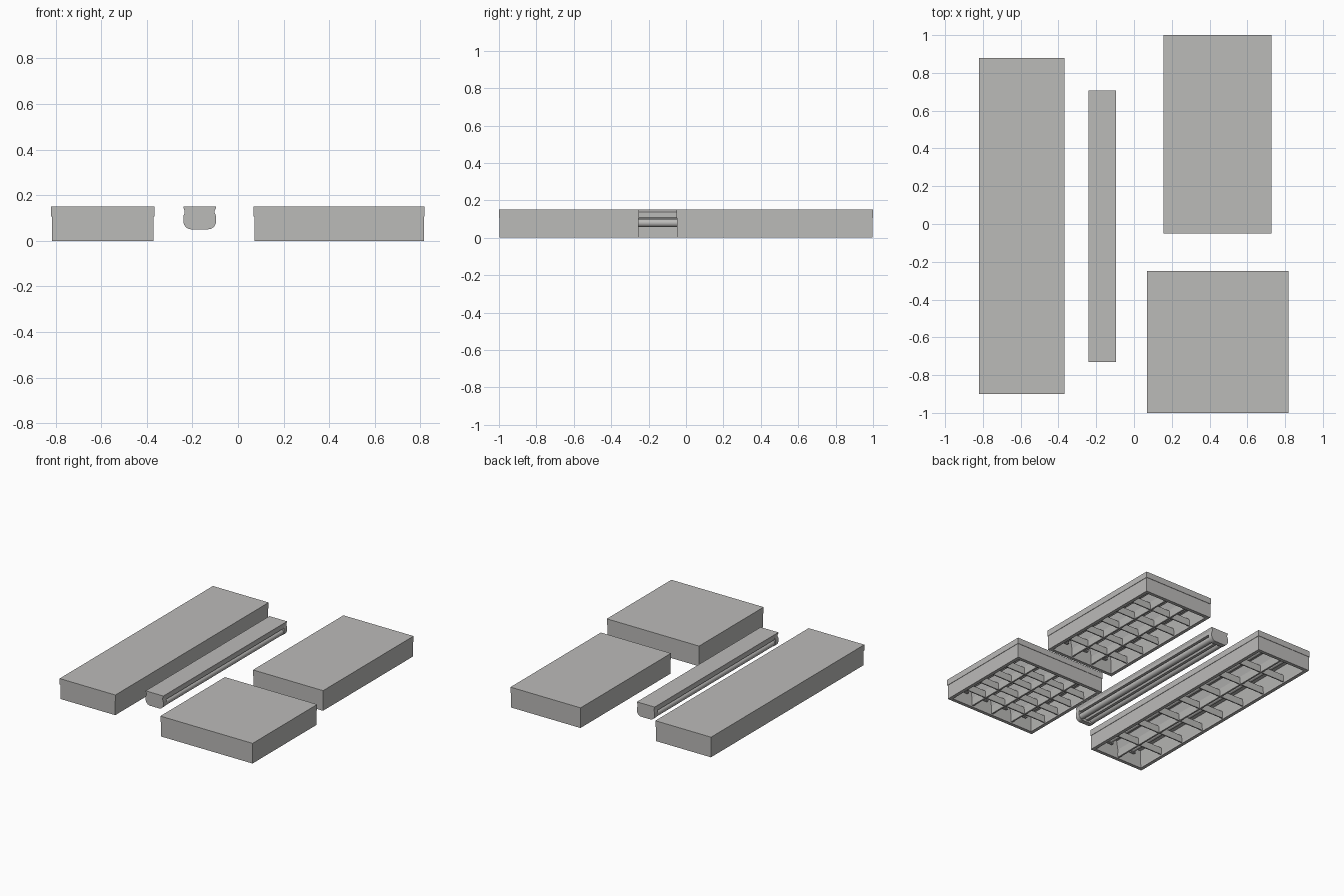
import bpy, bmesh, math
from mathutils import Matrix

if "Cube" in bpy.data.objects:
    bpy.data.objects.remove(bpy.data.objects["Cube"])

grey = bpy.data.materials.new("light_grey_metal")
grey.diffuse_color = (0.5, 0.495, 0.485, 1)
grey.use_nodes = True
grey.node_tree.nodes["Principled BSDF"].inputs["Base Color"].default_value = grey.diffuse_color


def finish(bm, name, smooth=False):
    bmesh.ops.recalc_face_normals(bm, faces=bm.faces)
    me = bpy.data.meshes.new(name)
    bm.to_mesh(me)
    bm.free()
    ob = bpy.data.objects.new(name, me)
    bpy.context.collection.objects.link(ob)
    me.materials.append(grey)
    if smooth:
        bpy.context.view_layer.objects.active = ob
        ob.select_set(True)
        bpy.ops.object.shade_smooth_by_angle(angle=math.radians(35))
        ob.select_set(False)
    return ob


def skin(name, loops, smooth=False):
    """Join equal-sized closed loops and cap both ends."""
    bm = bmesh.new()
    rings = [[bm.verts.new(p) for p in loop] for loop in loops]
    n = len(rings[0])
    for a, b in zip(rings, rings[1:]):
        for i in range(n):
            j = (i + 1) % n
            bm.faces.new((a[i], a[j], b[j], b[i]))
    bm.faces.new(rings[0])
    bm.faces.new(rings[-1])
    return finish(bm, name, smooth)


def extrude_y(name, prof, y0, y1, smooth=False):
    return skin(name, [[(x, y, z) for x, z in prof] for y in (y0, y1)], smooth)


def extrude_x(name, prof, x0, x1):
    return skin(name, [[(x, y, z) for y, z in prof] for x in (x0, x1)])


def tube(name, x, z, r, y0, y1):
    prof = [(x + r * math.cos(t * math.tau / 20), z + r * math.sin(t * math.tau / 20))
            for t in range(20)]
    return extrude_y(name, prof, y0, y1, True)


def troffer(name, x0, x1, y0, y1, lamps, blades):
    # housing: seamed outer box, bottom rim and hollow reflector tray
    steps = [(0, .15), (0, .106), (.003, .106), (.003, 0), (.028, 0),
             (.028, .012), (.05, .115)]
    skin(name + "_housing", [[(x0 + d, y0 + d, z), (x1 - d, y0 + d, z),
                              (x1 - d, y1 - d, z), (x0 + d, y1 - d, z)]
                             for d, z in steps])
    ix0, ix1, iy0, iy1 = x0 + .03, x1 - .03, y0 + .03, y1 - .03
    pitch = (ix1 - ix0) / lamps
    # wedge reflectors between the lamps
    for i in range(1, lamps):
        c = ix0 + i * pitch
        prof = [(c - .035, .116), (c - .014, .06), (c - .006, .008),
                (c + .006, .008), (c + .014, .06), (c + .035, .116)]
        extrude_y(f"{name}_reflector_{i}", prof, iy0, iy1)
    # lamps with end holders
    for i in range(lamps):
        c = ix0 + (i + .5) * pitch
        tube(f"{name}_lamp_{i + 1}", c, .088, .016, iy0 + .03, iy1 - .03)
        for k, y in enumerate((iy0 + .02, iy1 - .04)):
            prof = [(c - .02, .116), (c - .02, .068), (c + .02, .068), (c + .02, .116)]
            extrude_y(f"{name}_holder_{i + 1}_{k + 1}", prof, y, y + .02)
    # cross louvre blades
    for i in range(1, blades + 1):
        c = iy0 + i * (iy1 - iy0) / (blades + 1)
        prof = [(c - .010, .055), (c - .004, .008), (c + .004, .008), (c + .010, .055)]
        extrude_x(f"{name}_blade_{i}", prof, ix0 - .004, ix1 + .004)


troffer("long_fixture", -.82, -.367, -.90, .88, 2, 7)
troffer("medium_fixture", .157, .727, -.05, 1.0, 3, 5)
troffer("square_fixture", .069, .819, -1.0, -.25, 4, 4)

# strip light
cx = -.168
half = [(.072, .15), (.071, .143), (.066, .132), (.066, .122), (.071, .110)]


def mirrored(right):
    return [(cx + x, z) for x, z in right] + [(cx - x, z) for x, z in reversed(right)]


# end caps: waisted top with rounded lower corners
corner = [(.036 + .036 * math.cos(a), .086 - .036 * math.sin(a))
          for a in [i * math.pi / 12 for i in range(7)]]
cap = mirrored(half + [(.072, .100)] + corner)
extrude_y("strip_end_cap_front", cap, -.73, -.695, True)
extrude_y("strip_end_cap_back", cap, .672, .707, True)

# body channel with a central reflector spine
body = mirrored([(.072, .15), (.071, .143), (.066, .132), (.066, .108),
                 (.030, .108), (.010, .062)])
extrude_y("strip_body", body, -.70, .68)

# two exposed tubes
for s in (-1, 1):
    tube("strip_tube_left" if s < 0 else "strip_tube_right",
         cx + s * .046, .079, .022, -.70, .68)
